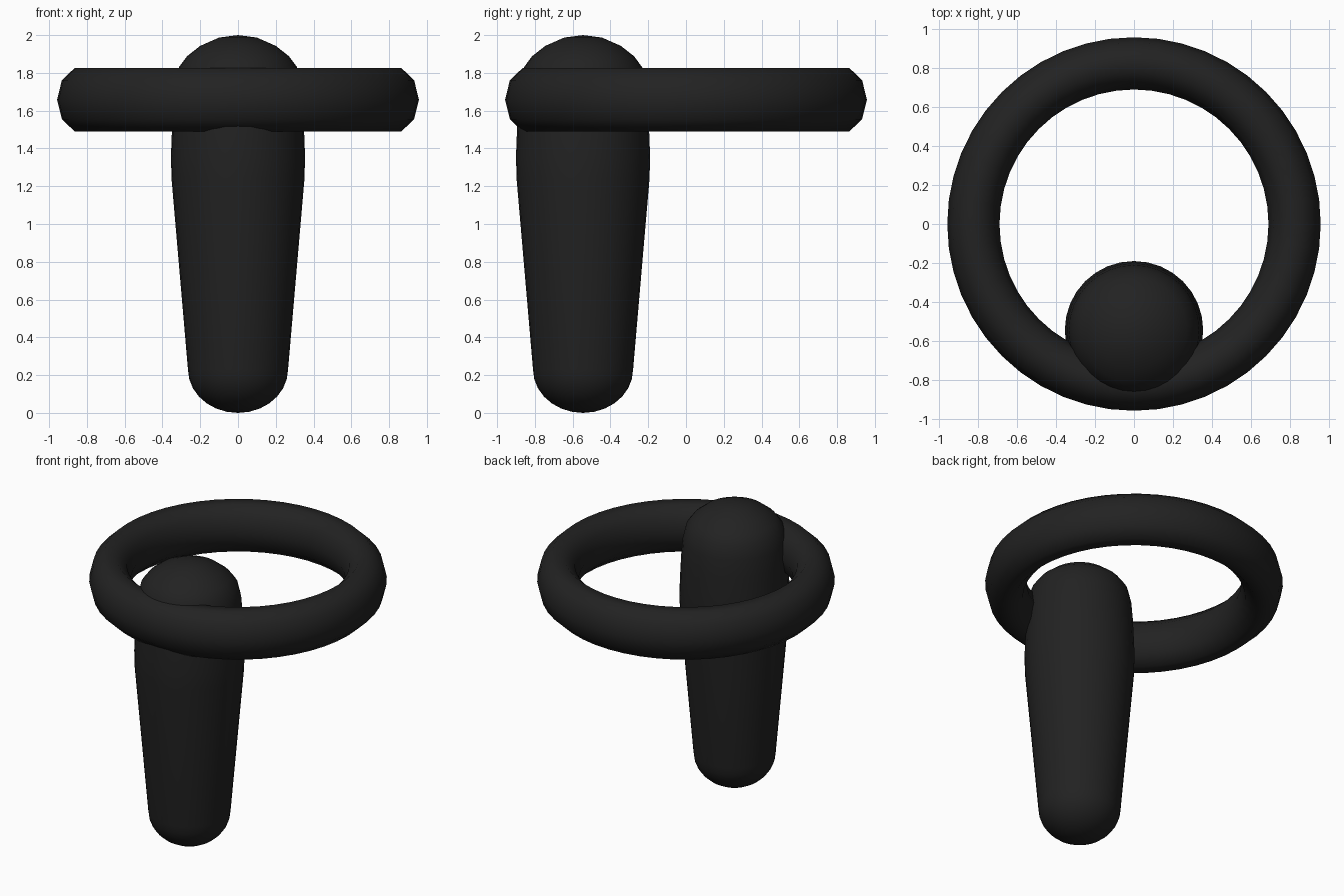
import bpy, bmesh, math

if "Cube" in bpy.data.objects:
    bpy.data.objects.remove(bpy.data.objects["Cube"])

mat = bpy.data.materials.new("black")
mat.diffuse_color = (0.016, 0.016, 0.016, 1)
mat.use_nodes = True
mat.node_tree.nodes["Principled BSDF"].inputs["Base Color"].default_value = mat.diffuse_color


def lathe(name, profile, steps, closed, location):
    """Spin an (r, z) profile around z."""
    bm = bmesh.new()
    verts = [bm.verts.new((r, 0, z)) for r, z in profile]
    edges = [bm.edges.new(p) for p in zip(verts, verts[1:])]
    if closed:
        edges.append(bm.edges.new((verts[-1], verts[0])))
    bmesh.ops.spin(bm, geom=verts + edges, cent=(0, 0, 0), axis=(0, 0, 1),
                   angle=math.tau, steps=steps, use_duplicate=False)
    bmesh.ops.remove_doubles(bm, verts=bm.verts, dist=1e-4)
    bmesh.ops.recalc_face_normals(bm, faces=bm.faces)
    for f in bm.faces:
        f.smooth = True
    mesh = bpy.data.meshes.new(name)
    bm.to_mesh(mesh)
    bm.free()
    mesh.materials.append(mat)
    obj = bpy.data.objects.new(name, mesh)
    obj.location = location
    bpy.context.collection.objects.link(obj)
    return obj


# Ring with a ten-sided oval section
section = [(0.824 + 0.134 * math.cos(math.tau * i / 10),
            0.176 * math.sin(math.tau * i / 10)) for i in range(10)]
lathe("ring", section, 48, True, (0, 0, 1.658))

# Tapered peg with rounded ends, set into the front of the ring
foot = [(0.265 * math.sin(a), 0.23 - 0.23 * math.cos(a))
        for a in (math.pi / 2 * i / 7 for i in range(8))]
body = [(0.352, 1.24), (0.355, 1.36), (0.35, 1.49), (0.344, 1.62), (0.334, 1.74)]
dome = [(0.313, 1.83), (0.27, 1.888), (0.2, 1.943), (0.1, 1.987), (0, 2.0)]
lathe("peg", foot + body + dome, 32, False, (0, -0.545, 0))
